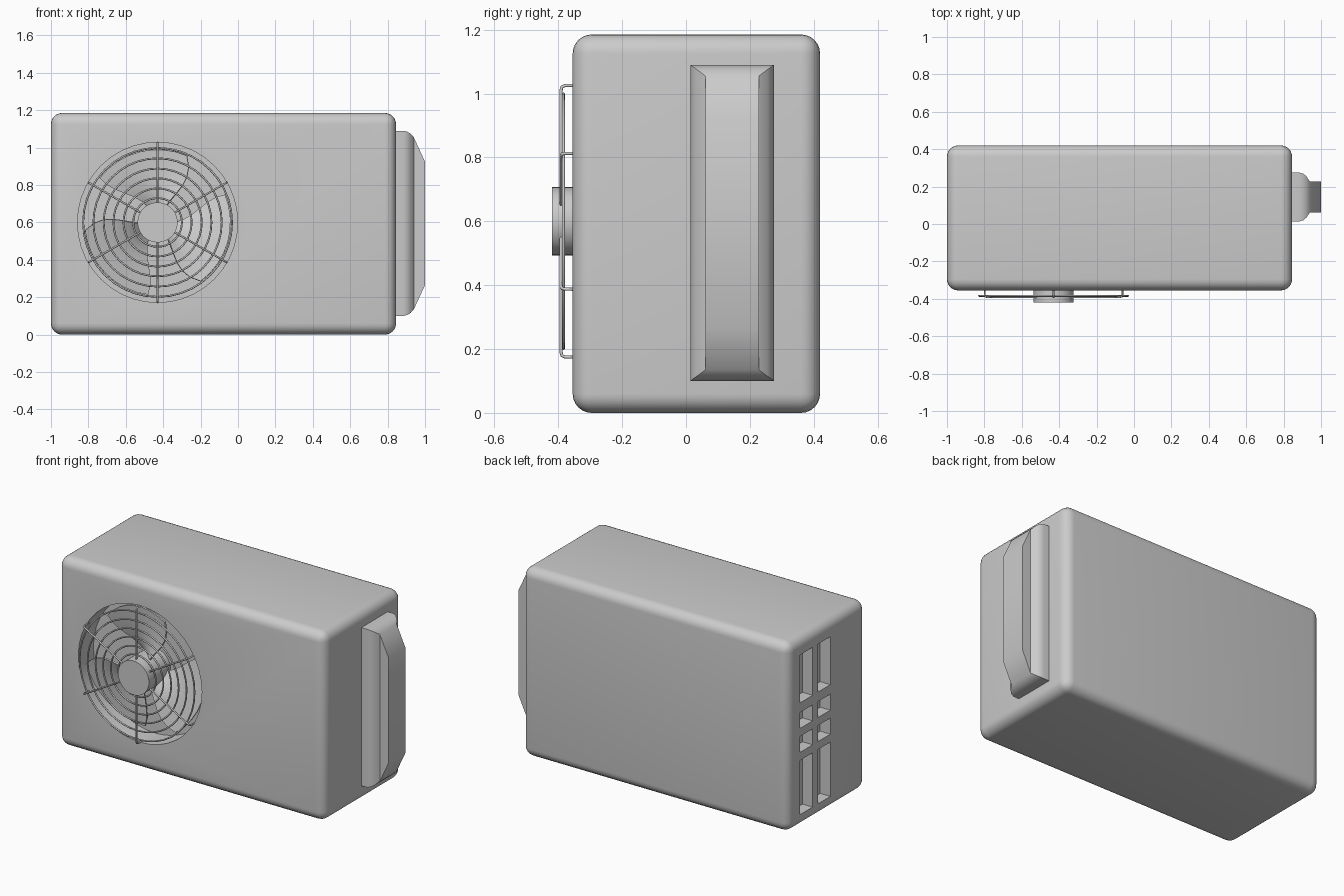
import bpy, bmesh, math

if "Cube" in bpy.data.objects:
    bpy.data.objects.remove(bpy.data.objects["Cube"])

CX, CZ = -0.43, 0.60          # fan centre
FRONT = -0.355                # front panel plane


def make_object(name, bm):
    bmesh.ops.recalc_face_normals(bm, faces=bm.faces)
    mesh = bpy.data.meshes.new(name)
    bm.to_mesh(mesh)
    bm.free()
    ob = bpy.data.objects.new(name, mesh)
    bpy.context.collection.objects.link(ob)
    return ob


def activate(ob):
    bpy.ops.object.select_all(action='DESELECT')
    ob.select_set(True)
    bpy.context.view_layer.objects.active = ob


def smooth(ob, angle=35):
    activate(ob)
    bpy.ops.object.shade_smooth_by_angle(angle=math.radians(angle))


def box(name, x, y, z):
    bm = bmesh.new()
    bmesh.ops.create_cube(bm, size=1)
    for v in bm.verts:
        v.co = [lo + (c + 0.5) * (hi - lo) for c, (lo, hi) in zip(v.co, (x, y, z))]
    return make_object(name, bm)


def disc(name, r, y0, y1, sides=40):
    bpy.ops.mesh.primitive_cylinder_add(vertices=sides, radius=r, depth=y1 - y0,
                                        location=(CX, (y0 + y1) / 2, CZ),
                                        rotation=(math.pi / 2, 0, 0))
    ob = bpy.context.object
    ob.name = name
    return ob


def polar(r, a, y):
    return (CX + r * math.cos(a), y, CZ + r * math.sin(a))


def cut(ob, cutter):
    activate(ob)
    mod = ob.modifiers.new("cut", 'BOOLEAN')
    mod.operation, mod.solver, mod.object = 'DIFFERENCE', 'EXACT', cutter
    bpy.ops.object.modifier_apply(modifier=mod.name)
    bpy.data.objects.remove(cutter)


# Rounded casing
casing = box("casing", (-1, 0.845), (FRONT, 0.42), (0, 1.185))
activate(casing)
bev = casing.modifiers.new("round", 'BEVEL')
bev.width, bev.segments = 0.06, 6
bpy.ops.object.modifier_apply(modifier=bev.name)

# Fan well and side vents cut into the casing
cut(casing, disc("well_cutter", 0.428, FRONT - 0.1, FRONT + 0.15))
for y in ((0.0, 0.12), (0.175, 0.30)):
    for z in ((0.08, 0.42), (0.47, 0.57), (0.62, 0.72), (0.78, 1.08)):
        cut(casing, box("vent_cutter", (-1.1, -0.93), y, z))
smooth(casing)

# Fan hub
hub = disc("fan_hub", 0.107, -0.42, FRONT + 0.15)
smooth(hub)

# Pitched fan blades
for i in range(3):
    bm = bmesh.new()
    grid = []
    for j in range(7):
        r = 0.09 + 0.30 * j / 6
        spread = math.radians(55 + 30 * math.sin(math.pi * j / 8))
        row = []
        for k in range(9):
            t = k / 8 - 0.5
            a = math.radians(90 + 120 * i) + t * spread + 0.25 * j / 6
            row.append(bm.verts.new(polar(r, a, -0.28 + 0.10 * t)))
        grid.append(row)
    for p, q in zip(grid, grid[1:]):
        for k in range(8):
            bm.faces.new((p[k], p[k + 1], q[k + 1], q[k]))
    blade = make_object(f"fan_blade_{i + 1}", bm)
    sol = blade.modifiers.new("thickness", 'SOLIDIFY')
    sol.thickness, sol.offset = 0.01, 0
    activate(blade)
    bpy.ops.object.modifier_apply(modifier=sol.name)
    smooth(blade)

# Guard rings
for i, r in enumerate((0.13, 0.182, 0.236, 0.288, 0.343, 0.398)):
    bpy.ops.mesh.primitive_torus_add(location=(CX, -0.384, CZ), rotation=(math.pi / 2, 0, 0),
                                     major_radius=r, minor_radius=0.005,
                                     major_segments=40, minor_segments=8)
    ring = bpy.context.object
    ring.name = f"guard_ring_{i + 1}"
    smooth(ring, 50)

# Guard spokes, bent back to the casing at the rim
for i in range(6):
    a = math.radians(30 + 60 * i)
    path = ((0.10, -0.391), (0.412, -0.391), (0.421, -0.388), (0.425, -0.379), (0.426, -0.33))
    curve = bpy.data.curves.new(f"guard_spoke_{i + 1}", 'CURVE')
    curve.dimensions = '3D'
    curve.bevel_depth, curve.bevel_resolution, curve.use_fill_caps = 0.005, 2, True
    sp = curve.splines.new('POLY')
    sp.points.add(len(path) - 1)
    for pt, (r, y) in zip(sp.points, path):
        pt.co = (*polar(r, a, y), 1)
    spoke = bpy.data.objects.new(f"guard_spoke_{i + 1}", curve)
    bpy.context.collection.objects.link(spoke)
    activate(spoke)
    bpy.ops.object.convert(target='MESH')
    smooth(bpy.context.object, 50)

# Valve cover on the right: lofted rectangles (x, side inset, end inset)
bm = bmesh.new()
loops = []
for x, dy, dz in ((0.83, 0, 0), (0.885, 0, 0), (0.905, 0.006, 0.005), (0.922, 0.02, 0.015),
                  (0.94, 0.047, 0.035), (1.0, 0.047, 0.165)):
    y0, y1, z0, z1 = 0.014 + dy, 0.275 - dy, 0.10 + dz, 1.09 - dz
    loops.append([bm.verts.new((x, y, z)) for y, z in ((y0, z0), (y1, z0), (y1, z1), (y0, z1))])
for p, q in zip(loops, loops[1:]):
    for k in range(4):
        n = (k + 1) % 4
        bm.faces.new((p[k], p[n], q[n], q[k]))
bm.faces.new(loops[0])
bm.faces.new(loops[-1])
smooth(make_object("valve_cover", bm))
